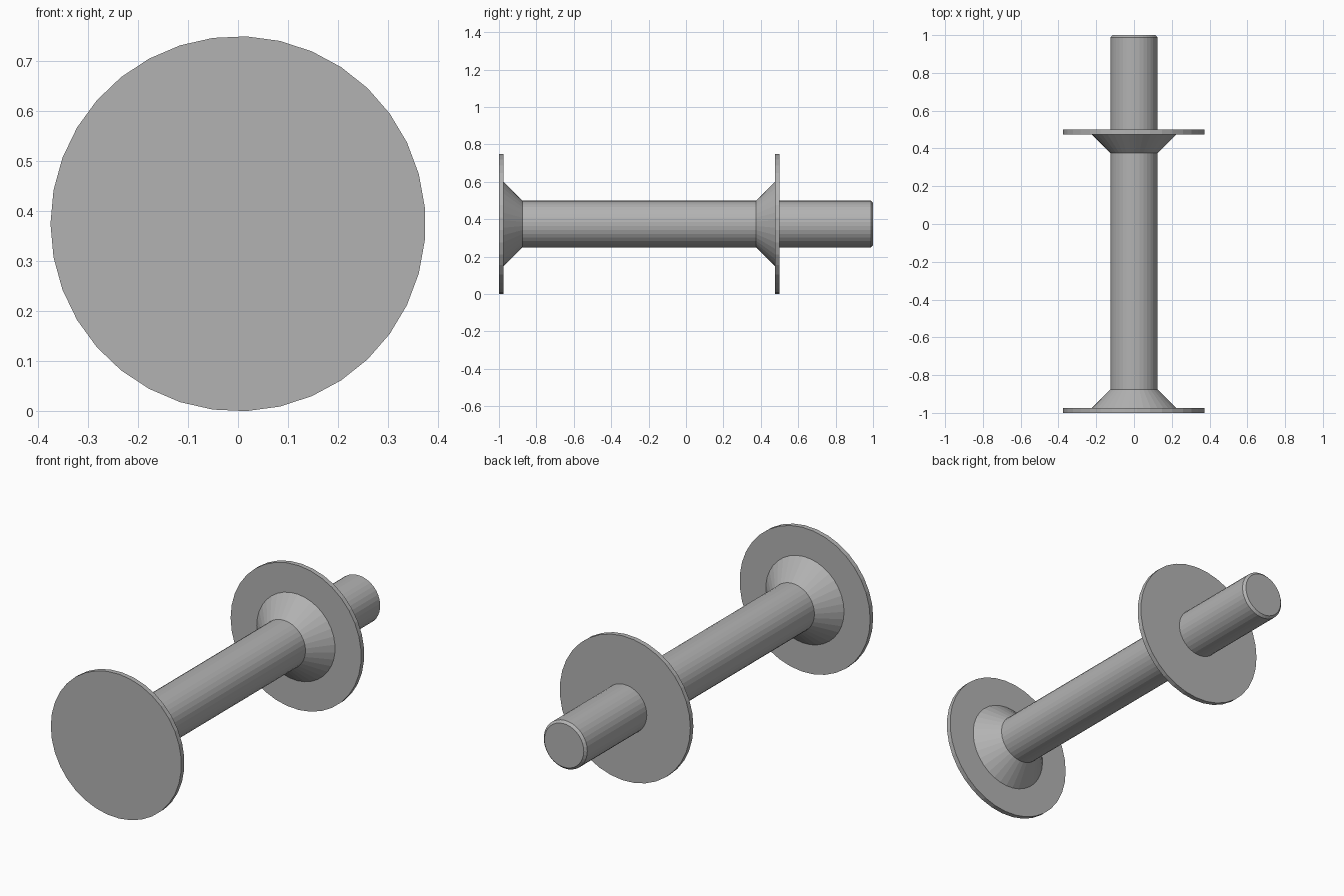
import bpy
import bmesh
from math import cos, sin, pi

SIDES = 35
AXIS_Z = 0.375
SHAFT_R, CONE_R, DISC_R = 0.125, 0.225, 0.375
CONE_LEN, DISC_T, CHAMFER = 0.1, 0.025, 0.012

old = bpy.data.objects.get("Cube")
if old:
    bpy.data.objects.remove(old, do_unlink=True)

grey = bpy.data.materials.new("plain grey")
grey.use_nodes = True
colour = (0.45, 0.45, 0.45, 1)
grey.diffuse_color = colour
grey.node_tree.nodes["Principled BSDF"].inputs["Base Color"].default_value = colour


def turned(name, profile, cap_start=False, cap_end=False):
    """Turn a (radius, y) profile around the lengthwise axis."""
    bm = bmesh.new()
    rings = []
    for r, y in profile:
        angles = [pi + 2 * pi * i / SIDES for i in range(SIDES)]
        rings.append([bm.verts.new((r * cos(a), y, AXIS_Z + r * sin(a))) for a in angles])
    for a, b in zip(rings, rings[1:]):
        for i in range(SIDES):
            j = (i + 1) % SIDES
            bm.faces.new((a[i], a[j], b[j], b[i]))
    if cap_start:
        bm.faces.new(list(reversed(rings[0])))
    if cap_end:
        bm.faces.new(rings[-1])
    # Point every face outward, also on parts with an open bore
    bm.normal_update()
    bm.faces.ensure_lookup_table()
    bmesh.ops.recalc_face_normals(bm, faces=bm.faces)
    rim = max(bm.faces, key=lambda f: f.calc_center_median().x)
    if rim.normal.x < 0:
        bmesh.ops.reverse_faces(bm, faces=bm.faces)
    mesh = bpy.data.meshes.new(name)
    bm.to_mesh(mesh)
    bm.free()
    mesh.materials.append(grey)
    obj = bpy.data.objects.new(name, mesh)
    bpy.context.collection.objects.link(obj)
    return obj


# Long bar with a chamfered rear tip
turned("shaft", [
    (SHAFT_R, -1 + DISC_T + CONE_LEN),
    (SHAFT_R, 1 - CHAMFER),
    (SHAFT_R - CHAMFER, 1),
], cap_end=True)

# Solid end disc with a cone running into the bar
turned("front_flange", [
    (DISC_R, -1),
    (DISC_R, -1 + DISC_T),
    (CONE_R, -1 + DISC_T),
    (SHAFT_R, -1 + DISC_T + CONE_LEN),
], cap_start=True)

# Collar disc on the bar, its cone facing the front
back = 0.5
turned("rear_flange", [
    (SHAFT_R, back - DISC_T - CONE_LEN),
    (CONE_R, back - DISC_T),
    (DISC_R, back - DISC_T),
    (DISC_R, back),
    (SHAFT_R, back),
])
